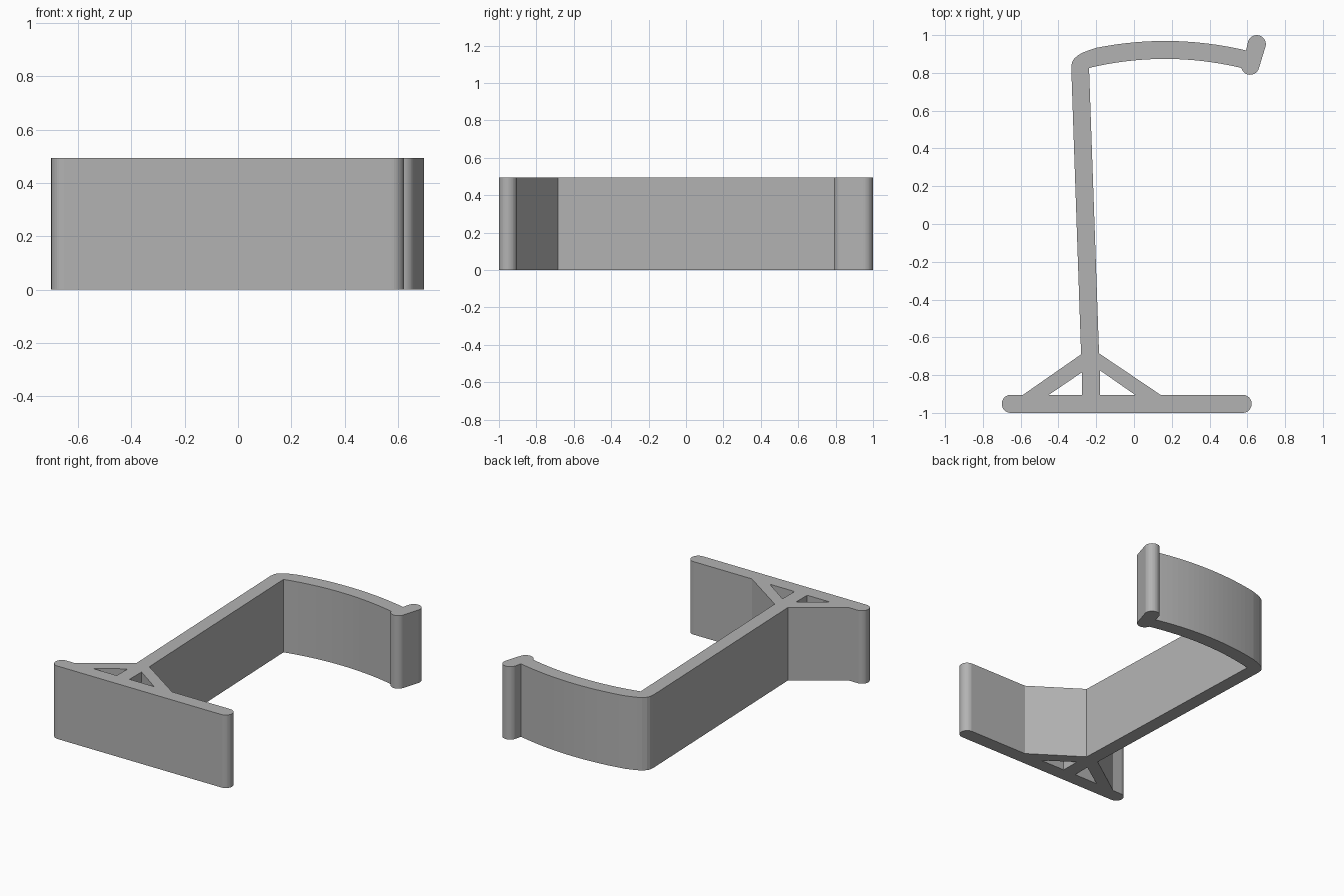
import bpy
from math import sin, cos, radians

cube = bpy.data.objects.get("Cube")
if cube:
    bpy.data.objects.remove(cube, do_unlink=True)

HEIGHT = 0.494
R = 0.048  # half the wall thickness


def arc(cx, cy, r, start, end, steps=16):
    """Points along a circular arc, angles in degrees."""
    angles = [radians(start + (end - start) * i / steps) for i in range(steps + 1)]
    return [(cx + r * cos(a), cy + r * sin(a)) for a in angles]


def bow(x0, x1, peak, radius, steps=20):
    """Points along the shallow arch of the upper arm."""
    xs = [x0 + (x1 - x0) * i / steps for i in range(steps + 1)]
    return [(x, peak - (x - 0.165) ** 2 / (2 * radius)) for x in xs]


def extrude_profile(name, loops, height, material):
    """Extrude an outline (first loop) with holes (other loops) up from z = 0."""
    curve = bpy.data.curves.new(name + "_profile", 'CURVE')
    curve.dimensions = '2D'
    curve.fill_mode = 'BOTH'
    curve.extrude = height / 2
    for loop in loops:
        spline = curve.splines.new('POLY')
        spline.points.add(len(loop) - 1)
        for point, (x, y) in zip(spline.points, loop):
            point.co = (x, y, 0, 1)
        spline.use_cyclic_u = True
    helper = bpy.data.objects.new(name + "_helper", curve)
    bpy.context.collection.objects.link(helper)
    bpy.context.view_layer.update()
    mesh = bpy.data.meshes.new_from_object(
        helper.evaluated_get(bpy.context.evaluated_depsgraph_get()))
    bpy.data.objects.remove(helper, do_unlink=True)
    for vert in mesh.vertices:
        vert.co.z += height / 2
    mesh.materials.clear()
    mesh.materials.append(material)
    obj = bpy.data.objects.new(name, mesh)
    bpy.context.collection.objects.link(obj)
    mesh.shade_flat()
    return obj


grey = bpy.data.materials.new("plain grey")
grey.use_nodes = True
colour = (0.45, 0.45, 0.45, 1)
grey.diffuse_color = colour
grey.node_tree.nodes["Principled BSDF"].inputs["Base Color"].default_value = colour

# Foot with round ends, then the right brace
outline = arc(-0.652, -0.952, R, 270, 90)[::-1]
outline = arc(0.575, -0.952, R, -90, 90) + [(0.14, -0.904), (-0.185, -0.685)]
# Inner side of the post and of the bowed arm
outline += [(-0.238, 0.825)] + bow(-0.225, 0.572, 0.874, 1.7)
# Hooked tip with two round ends
outline += arc(0.615, 0.838, R, 190, 343)
outline += arc(0.650, 0.952, R, -17, 163)
# Outer side of the arm, round corner, outer side of the post
outline += bow(0.593, -0.2, 0.969, 1.83)
outline += [(-0.235, 0.921), (-0.268, 0.909), (-0.297, 0.893),
            (-0.318, 0.874), (-0.329, 0.853), (-0.332, 0.825)]
# Left brace and the left end of the foot
outline += [(-0.28, -0.69), (-0.587, -0.904)] + arc(-0.652, -0.952, R, 90, 270)

# Triangular openings between braces and post
left_gap = [(-0.45, -0.904), (-0.275, -0.904), (-0.275, -0.785)]
right_gap = [(-0.18, -0.904), (0.005, -0.904), (-0.18, -0.775)]

extrude_profile("hook_bracket", [outline, left_gap, right_gap], HEIGHT, grey)
